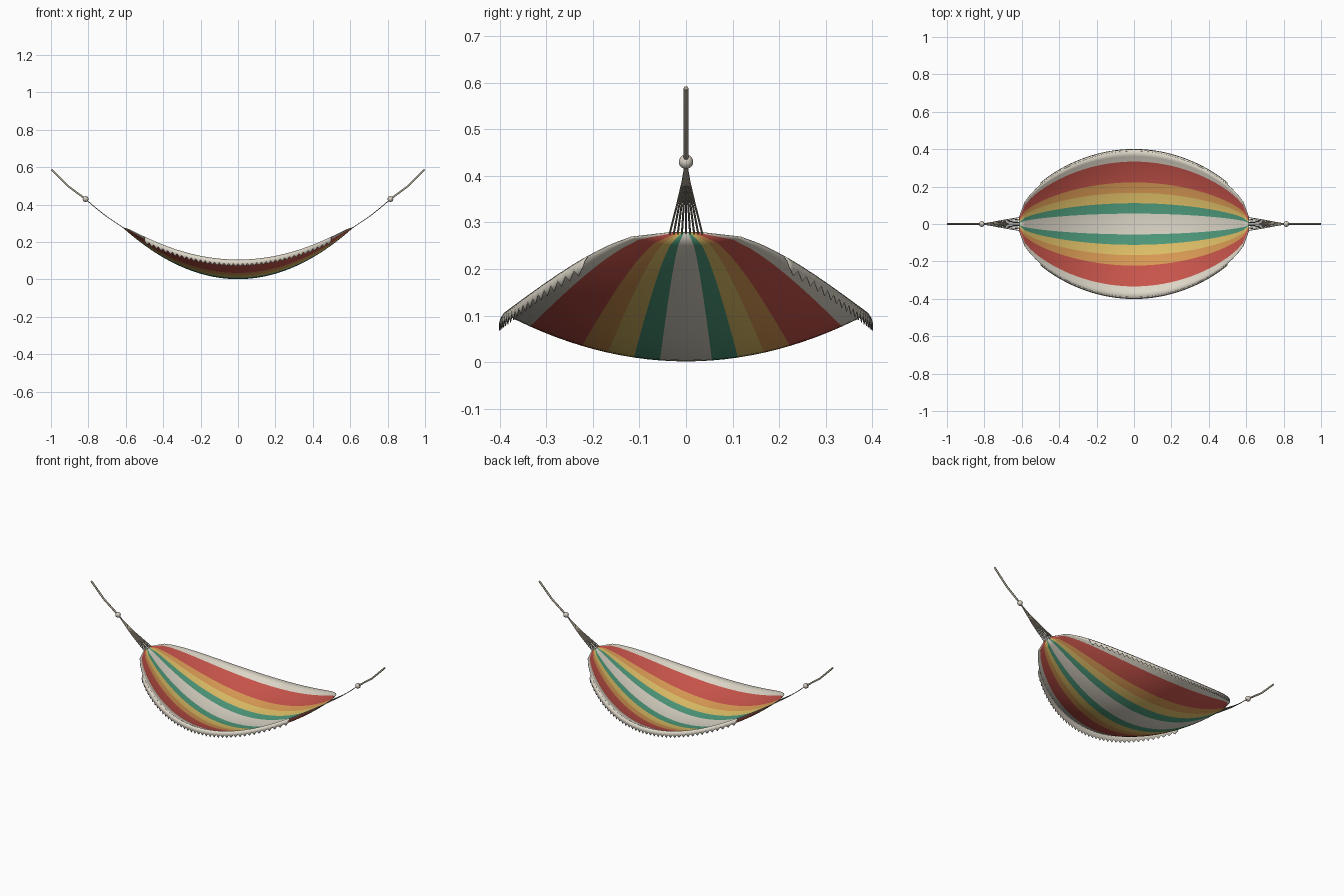
import bpy
import math
from mathutils import Vector

cube = bpy.data.objects.get("Cube")
if cube:
    bpy.data.objects.remove(cube, do_unlink=True)


def material(name, rgb):
    m = bpy.data.materials.new(name)
    m.use_nodes = True
    m.diffuse_color = (*rgb, 1)
    m.node_tree.nodes["Principled BSDF"].inputs["Base Color"].default_value = (*rgb, 1)
    return m


CREAM = material("cream cloth", (0.73, 0.68, 0.58))
GREEN = material("green cloth", (0.08, 0.34, 0.21))
YELLOW = material("yellow cloth", (0.76, 0.54, 0.14))
ORANGE = material("orange cloth", (0.71, 0.33, 0.09))
RED = material("red cloth", (0.58, 0.09, 0.07))
ROPE = material("rope", (0.38, 0.34, 0.26))
BEAD = material("bead", (0.66, 0.61, 0.52))

HALF_LENGTH = 0.615
END_HALF = 0.035


def cloth_point(x, v):
    """Point on the sling; v runs from -1 to 1 across its width."""
    c = max(0.0, math.cos(math.pi / 2 * x / HALF_LENGTH))
    width = END_HALF + (0.39 - END_HALF) * c ** 0.57
    z = 0.003 + 0.275 * (x / HALF_LENGTH) ** 2 + 0.102 * c ** 0.7 * v * v
    return Vector((x, width * v, z))


def grid_object(name, rows, mats, thickness):
    """Mesh from a grid of points, given a thin thickness."""
    n = len(rows[0])
    verts = [p for row in rows for p in row]
    faces = [(i * n + j, (i + 1) * n + j, (i + 1) * n + j + 1, i * n + j + 1)
             for i in range(len(rows) - 1) for j in range(n - 1)]
    mesh = bpy.data.meshes.new(name)
    mesh.from_pydata(verts, [], faces)
    for m in mats:
        mesh.materials.append(m)
    ob = bpy.data.objects.new(name, mesh)
    bpy.context.collection.objects.link(ob)
    solid = ob.modifiers.new("thickness", "SOLIDIFY")
    solid.thickness = thickness
    solid.offset = 0
    return ob


def smooth(ob):
    bpy.ops.object.select_all(action="DESELECT")
    ob.select_set(True)
    bpy.context.view_layer.objects.active = ob
    bpy.ops.object.shade_smooth_by_angle(angle=math.radians(40))


# Striped sling
LENGTH_STEPS, CROSS = 40, 28
rows = [[cloth_point(HALF_LENGTH * (2 * i / LENGTH_STEPS - 1), 2 * j / CROSS - 1)
         for j in range(CROSS + 1)] for i in range(LENGTH_STEPS + 1)]
sling = grid_object("sling_cloth", rows, [CREAM, GREEN, YELLOW, ORANGE, RED], 0.003)
stripe_order = [0, 1, 2, 3, 4, 4, 0]
for k, face in enumerate(sling.data.polygons):
    v = abs((k % CROSS + 0.5) * 2 / CROSS - 1)
    face.material_index = stripe_order[int(v * 7)]
smooth(sling)

# Zigzag valances along both long edges
TEETH = 40
for side, name in ((-1, "front_valance"), (1, "back_valance")):
    rows = []
    for i in range(2 * TEETH + 1):
        edge = cloth_point(0.5 * (i / TEETH - 1), side)
        drop = 0.037 if i % 2 else 0.020
        rows.append([edge + Vector((0, side * out, -down))
                     for out, down in ((0, 0), (0.007, 0.010), (0.010, drop))])
    smooth(grid_object(name, rows, [CREAM], 0.002))


def rope(name, paths, radius):
    curve = bpy.data.curves.new(name, "CURVE")
    curve.dimensions = "3D"
    curve.bevel_depth = radius
    curve.bevel_resolution = 1
    curve.use_fill_caps = True
    for path in paths:
        spline = curve.splines.new("POLY")
        spline.points.add(len(path) - 1)
        for p, co in zip(spline.points, path):
            p.co = (*co, 1)
    curve.materials.append(ROPE)
    ob = bpy.data.objects.new(name, curve)
    bpy.context.collection.objects.link(ob)


# Fanned cords, bead and hanging rope at each end
CORDS = 9
for sx, label in ((1, "left"), (-1, "right")):
    fan = []
    for i in range(CORDS):
        y = END_HALF * (2 * i / (CORDS - 1) - 1)
        fan.append([(sx * 0.612, y, 0.276), (sx * 0.71, y * 0.52, 0.342),
                    (sx * 0.765, y * 0.22, 0.386), (sx * 0.815, 0, 0.43)])
    rope(label + "_fan_cords", fan, 0.0022)
    rope(label + "_hanging_rope",
         [[(sx * 0.815, 0, 0.43), (sx * 0.91, 0, 0.50), (sx * 0.997, 0, 0.588)]], 0.0055)
    bpy.ops.mesh.primitive_uv_sphere_add(segments=16, ring_count=10, radius=0.0155,
                                         location=(sx * 0.815, 0, 0.43))
    bead = bpy.context.object
    bead.name = label + "_bead"
    bead.data.materials.append(BEAD)
    smooth(bead)
